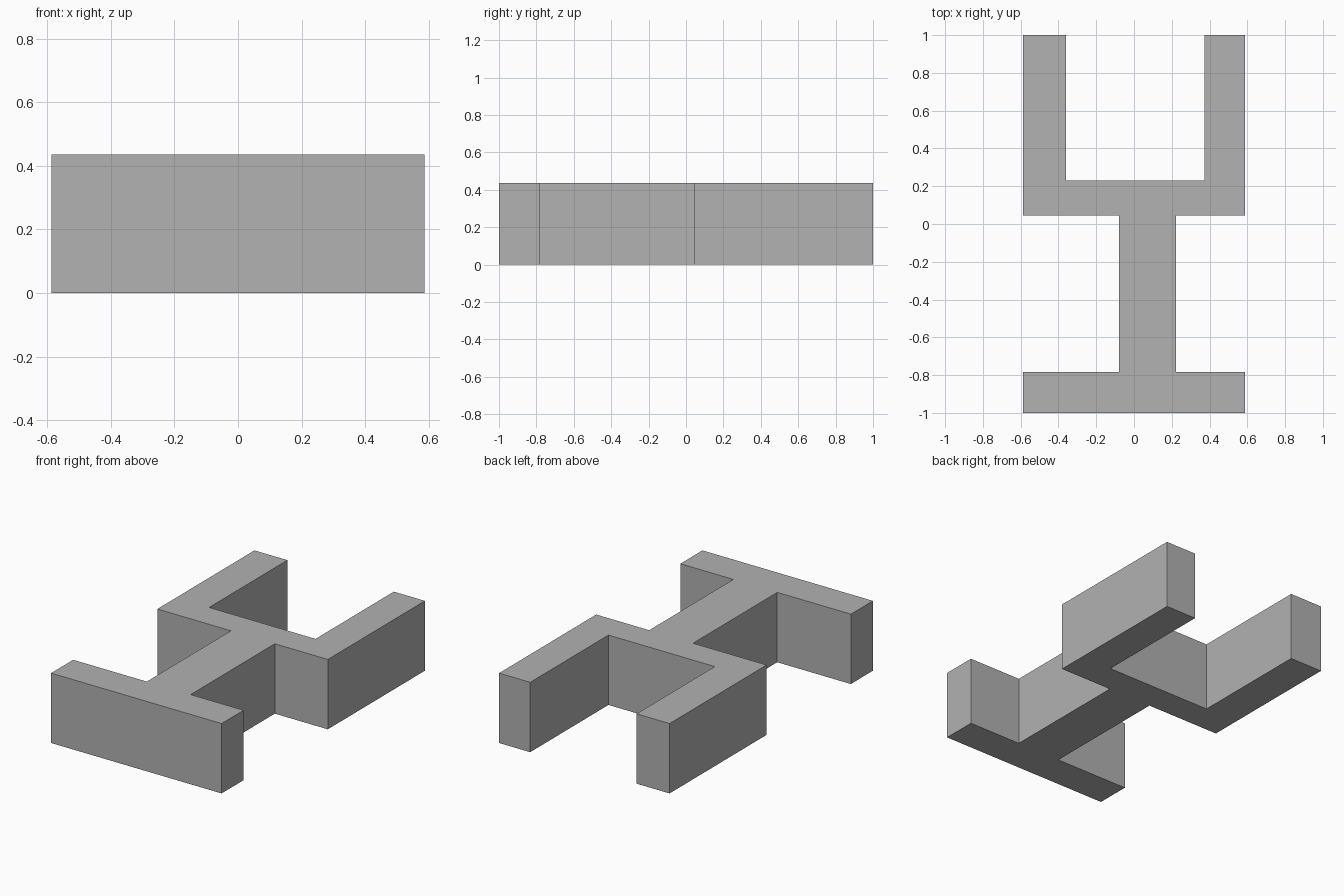
import bpy
import bmesh

default = bpy.data.objects.get("Cube")
if default:
    bpy.data.objects.remove(default, do_unlink=True)

# Plain grey material
GREY = (0.445, 0.445, 0.445, 1.0)
grey = bpy.data.materials.new("plain_grey")
grey.use_nodes = True
grey.diffuse_color = GREY
grey.node_tree.nodes["Principled BSDF"].inputs["Base Color"].default_value = GREY

# Plan dimensions
HEIGHT = 0.435
SIDE = 0.587
FRONT, BACK = -1.0, 1.0
BASE_BACK = -0.783                       # rear face of the front bar
CROSS_FRONT, CROSS_BACK = 0.045, 0.23    # fork cross bar
STEM_R, STEM_L = -0.08, 0.222            # off-centre stem
PRONG_R, PRONG_L = -0.36, 0.373          # inner faces of the prongs

# Outline: front bar, stem, cross bar and two prongs, counter-clockwise
outline = [
    (-SIDE, FRONT), (SIDE, FRONT), (SIDE, BASE_BACK),
    (STEM_L, BASE_BACK), (STEM_L, CROSS_FRONT), (SIDE, CROSS_FRONT),
    (SIDE, BACK), (PRONG_L, BACK), (PRONG_L, CROSS_BACK),
    (PRONG_R, CROSS_BACK), (PRONG_R, BACK), (-SIDE, BACK),
    (-SIDE, CROSS_FRONT), (STEM_R, CROSS_FRONT), (STEM_R, BASE_BACK),
    (-SIDE, BASE_BACK),
]

# Raise the outline into one solid block
bm = bmesh.new()
floor = bm.faces.new([bm.verts.new((x, y, 0)) for x, y in outline])
raised = bmesh.ops.extrude_face_region(bm, geom=[floor], use_keep_orig=True)
top_verts = [g for g in raised["geom"] if isinstance(g, bmesh.types.BMVert)]
bmesh.ops.translate(bm, verts=top_verts, vec=(0, 0, HEIGHT))
bmesh.ops.recalc_face_normals(bm, faces=bm.faces[:])

mesh = bpy.data.meshes.new("forked_block")
bm.to_mesh(mesh)
bm.free()
mesh.materials.append(grey)
bpy.context.collection.objects.link(bpy.data.objects.new("forked_block", mesh))
